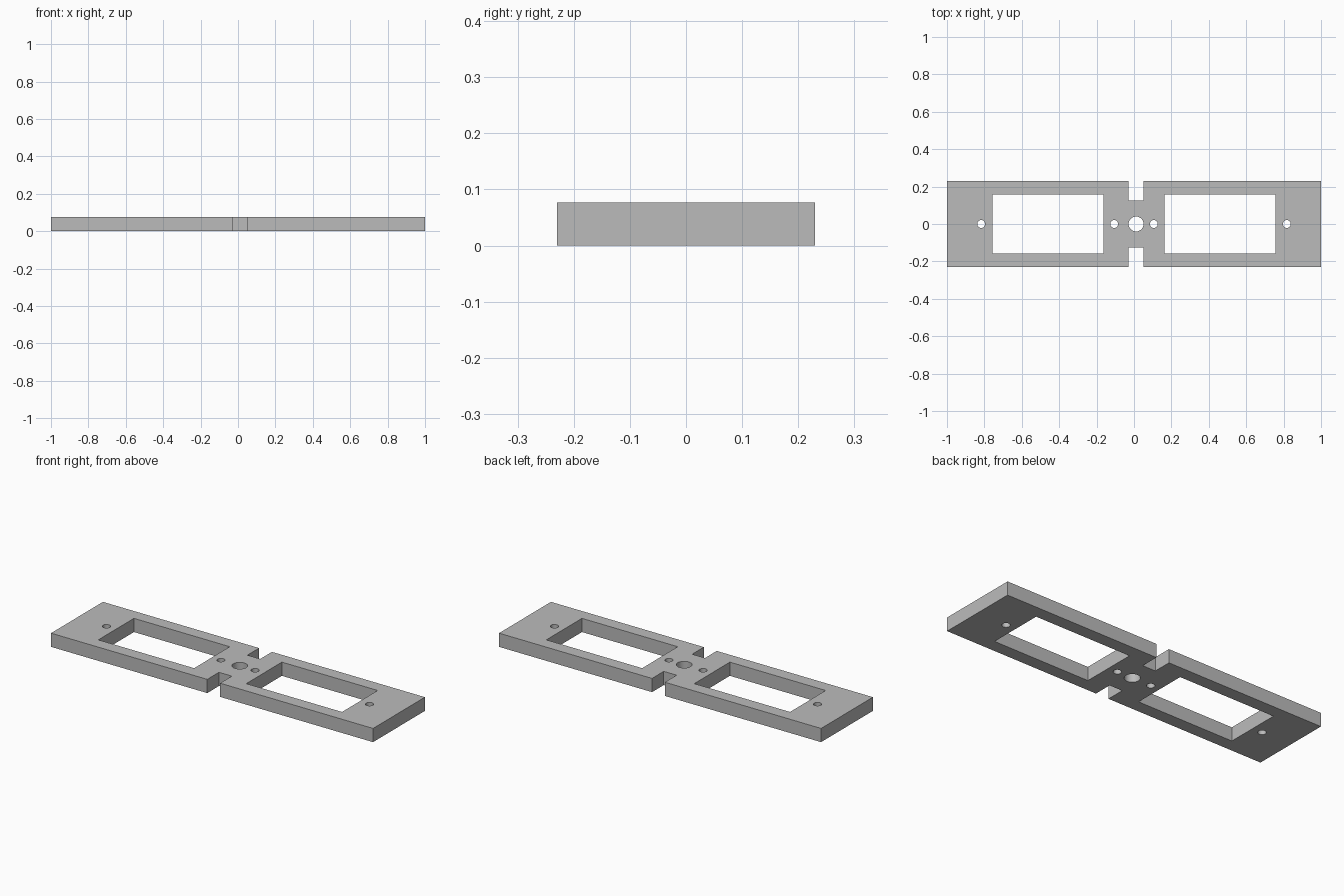
import bpy

old = bpy.data.objects.get("Cube")
if old:
    bpy.data.objects.remove(old, do_unlink=True)

THICK = 0.077
HALF_WIDTH = 0.23

grey = bpy.data.materials.new("mid_grey")
grey.use_nodes = True
colour = (0.5, 0.5, 0.5, 1)
grey.diffuse_color = colour
grey.node_tree.nodes["Principled BSDF"].inputs["Base Color"].default_value = colour


def box(name, x0, x1, y0, y1, z0, z1):
    bpy.ops.mesh.primitive_cube_add(
        size=1, location=((x0 + x1) / 2, (y0 + y1) / 2, (z0 + z1) / 2))
    ob = bpy.context.object
    ob.name = name
    ob.scale = (x1 - x0, y1 - y0, z1 - z0)
    bpy.ops.object.transform_apply(location=True, rotation=False, scale=True)
    return ob


def box_cutter(name, x0, x1, y0, y1):
    return box(name, x0, x1, y0, y1, -THICK, 2 * THICK)


def hole_cutter(name, x, radius):
    bpy.ops.mesh.primitive_cylinder_add(
        vertices=32, radius=radius, depth=4 * THICK, location=(x, 0, THICK / 2))
    ob = bpy.context.object
    ob.name = name
    return ob


# Flat mounting plate
plate = box("mounting_plate", -1, 1, -HALF_WIDTH, HALF_WIDTH, 0, THICK)
plate.data.materials.append(grey)

# Rectangular windows, and the notches that form the narrow waist
cutters = [
    box_cutter("left_window_cutter", 0.162, 0.757, -0.158, 0.158),
    box_cutter("right_window_cutter", -0.757, -0.162, -0.158, 0.158),
    box_cutter("back_notch_cutter", -0.03, 0.05, 0.126, 0.4),
    box_cutter("front_notch_cutter", -0.03, 0.05, -0.4, -0.126),
    hole_cutter("shaft_hole_cutter", 0.011, 0.04),
]

# Screw holes
for x in (-0.817, -0.106, 0.106, 0.817):
    cutters.append(hole_cutter("screw_hole_cutter", x, 0.021))

# Cut every opening, then discard the cutters
bpy.context.view_layer.objects.active = plate
for cutter in cutters:
    cutter.hide_render = True
    mod = plate.modifiers.new("cut", "BOOLEAN")
    mod.operation = "DIFFERENCE"
    mod.solver = "EXACT"
    mod.object = cutter
    bpy.ops.object.modifier_apply(modifier=mod.name)
    bpy.data.objects.remove(cutter, do_unlink=True)

bpy.ops.object.select_all(action="DESELECT")
plate.select_set(True)
bpy.ops.object.shade_smooth_by_angle()
